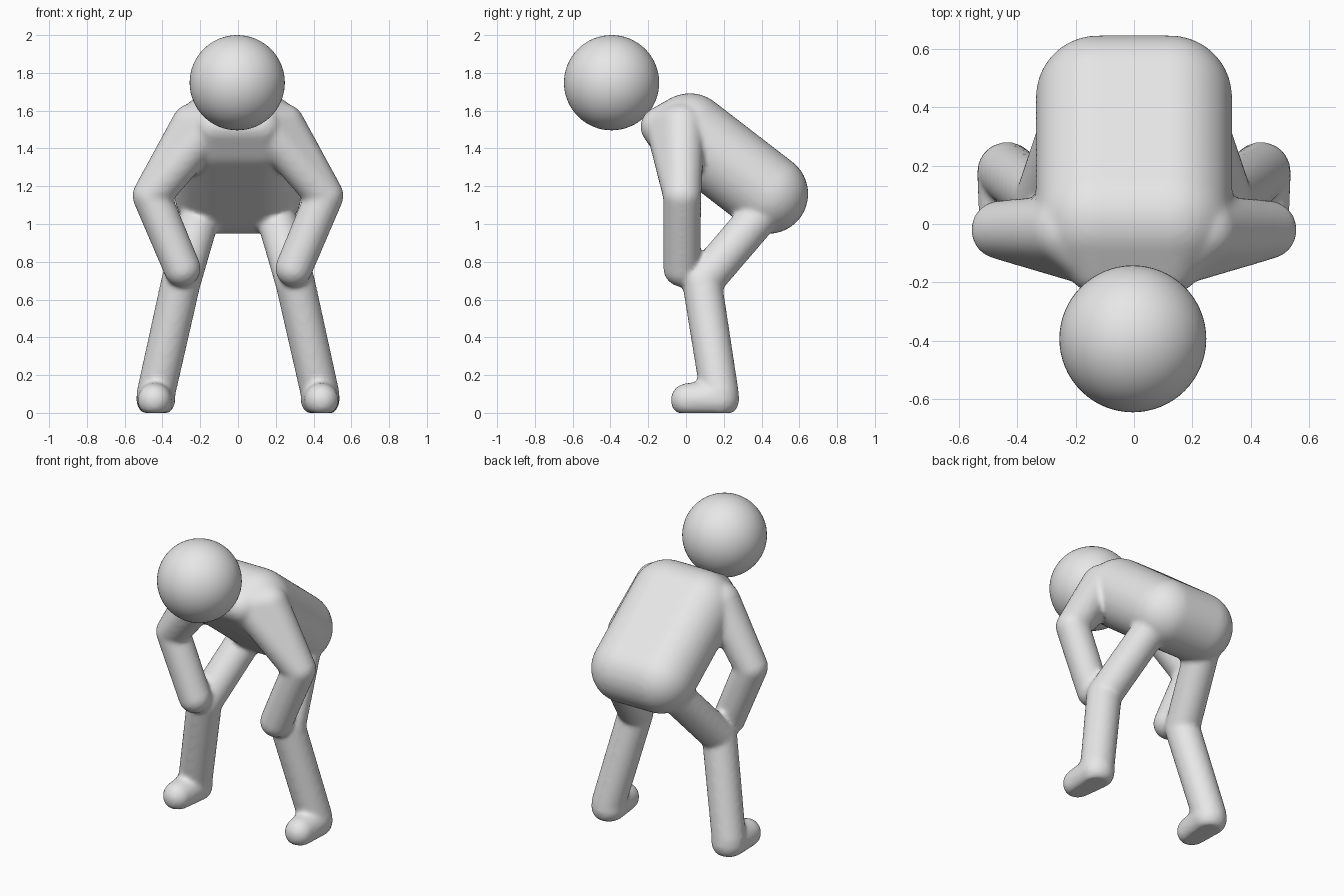
import bpy, bmesh
from mathutils import Vector, Matrix

if "Cube" in bpy.data.objects:
    bpy.data.objects.remove(bpy.data.objects["Cube"])

grey = bpy.data.materials.new("light grey")
grey.diffuse_color = (0.8, 0.8, 0.8, 1)
grey.use_nodes = True
grey.node_tree.nodes["Principled BSDF"].inputs["Base Color"].default_value = grey.diffuse_color


def blob(bm, balls, floor=None):
    """Add the convex hull of some balls (x, y, z, radius), optionally flattened at a floor."""
    part = bmesh.new()
    for x, y, z, r in balls:
        bmesh.ops.create_icosphere(part, subdivisions=4, radius=r,
                                   matrix=Matrix.Translation((x, y, z)))
    if floor is not None:
        for v in part.verts:
            v.co.z = max(v.co.z, floor)
    hull = bmesh.ops.convex_hull(part, input=part.verts[:])
    junk = {g for g in hull["geom_interior"] + hull["geom_unused"]
            if isinstance(g, bmesh.types.BMVert)}
    bmesh.ops.delete(part, geom=list(junk), context='VERTS')
    bmesh.ops.recalc_face_normals(part, faces=part.faces[:])
    tmp = bpy.data.meshes.new("tmp")
    part.to_mesh(tmp)
    part.free()
    bm.from_mesh(tmp)
    bpy.data.meshes.remove(tmp)


def add_object(name, bm):
    me = bpy.data.meshes.new(name)
    for f in bm.faces:
        f.smooth = True
    bm.to_mesh(me)
    bm.free()
    me.materials.append(grey)
    ob = bpy.data.objects.new(name, me)
    bpy.context.collection.objects.link(ob)
    return ob


body = bmesh.new()

# torso: bent forward, with the chest reaching under the head
blob(body, [(s * 0.125, y, z, r) for s in (-1, 1)
            for y, z, r in ((0.435, 1.16, 0.212), (0.02, 1.48, 0.212), (-0.135, 1.515, 0.105))])

for s in (-1, 1):
    hip, knee = (s * 0.19, 0.42, 1.08, 0.105), (s * 0.303, 0.085, 0.69, 0.105)
    ankle = (s * 0.435, 0.178, 0.10, 0.102)
    elbow = (s * 0.458, -0.02, 1.15, 0.101)
    # upper arm, broad at the shoulder
    blob(body, [(s * 0.14, -0.11, 1.52, 0.105), (s * 0.235, -0.02, 1.52, 0.12), elbow])
    # forearm resting on the knee
    blob(body, [elbow, (s * 0.296, -0.022, 0.765, 0.098)])
    # thigh and shin
    blob(body, [hip, knee])
    blob(body, [knee, ankle], 0.0)
    # foot with a flat sole
    blob(body, [(s * 0.435, 0.178, 0.075, 0.104), (s * 0.442, 0.008, 0.068, 0.089)], 0.0)

# fuse the body parts into one soft skin
ob = add_object("body", body)
rm = ob.modifiers.new("fuse", 'REMESH')
rm.mode = 'VOXEL'
rm.voxel_size = 0.014
rm.use_smooth_shade = True
sm = ob.modifiers.new("soften", 'SMOOTH')
sm.factor = 0.5
sm.iterations = 7

# head
head = bmesh.new()
bmesh.ops.create_uvsphere(head, u_segments=64, v_segments=32, radius=0.252,
                          matrix=Matrix.Translation((-0.004, -0.394, 1.748)))
add_object("head", head)
